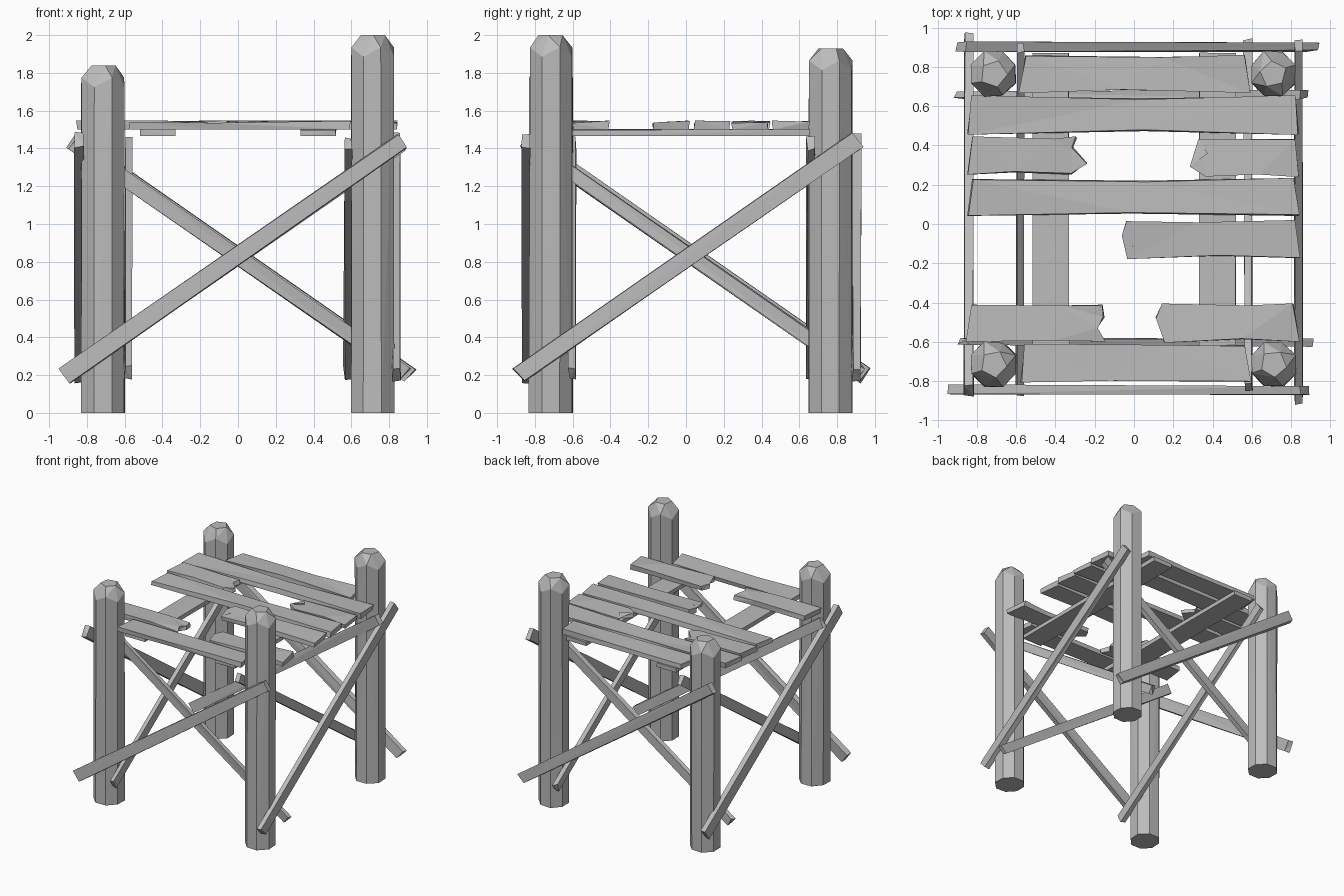
import bpy, bmesh, math, random
from mathutils import Matrix, Vector

random.seed(4)
if "Cube" in bpy.data.objects:
    bpy.data.objects.remove(bpy.data.objects["Cube"], do_unlink=True)

wood = bpy.data.materials.new("weathered_grey_wood")
wood.use_nodes = True
grey = (0.5, 0.5, 0.5, 1)
wood.diffuse_color = grey
wood.node_tree.nodes["Principled BSDF"].inputs["Base Color"].default_value = grey


def jit(a):
    return random.uniform(-a, a)


def finish(name, bm):
    bmesh.ops.recalc_face_normals(bm, faces=bm.faces)
    mesh = bpy.data.meshes.new(name)
    bm.to_mesh(mesh)
    bm.free()
    mesh.materials.append(wood)
    ob = bpy.data.objects.new(name, mesh)
    bpy.context.collection.objects.link(ob)


def post(name, x, y, height):
    """Rough octagonal log with a chipped, faceted crown."""
    bm = bmesh.new()
    rings = [(8, 0.124, 0, 0), (8, 0.122, height - 0.09, 0.025), (5, 0.068, height, 0)]
    for sides, r, z, wobble in rings:
        turn = random.random() if sides == 5 else 0.5
        for i in range(sides):
            a = math.tau * (i + turn) / sides
            rr = r + jit(0.005)
            zz = z + wobble * (-1) ** i
            bm.verts.new((x + rr * math.cos(a), y + rr * math.sin(a), zz))
    bmesh.ops.convex_hull(bm, input=bm.verts)
    finish(name, bm)


def prism(name, outline, z0, z1, rough):
    """Plank extruded from a plan outline, with a slightly uneven top."""
    bm = bmesh.new()
    low = [bm.verts.new((x, y, z0)) for x, y in outline]
    high = [bm.verts.new((x + jit(rough), y + jit(rough), z1 + jit(rough)))
            for x, y in outline]
    bm.faces.new(low[::-1])
    bm.faces.new(high)
    n = len(outline)
    for i in range(n):
        j = (i + 1) % n
        bm.faces.new((low[i], low[j], high[j], high[i]))
    bmesh.ops.triangulate(bm, faces=bm.faces[:])
    finish(name, bm)


def deck_plank(name, y, x0, x1, left=None, right=None):
    """left / right: broken end as (inset, height fraction), listed bottom to top."""
    h = 0.094
    sawn = [(0, -1), (0.025, 1)]
    mid = (x0 + x1) / 2
    pts = [(mid + jit(0.15), y - h + 0.012)]
    pts += [(x1 - d, y + f * h) for d, f in right or sawn]
    pts += [(mid + jit(0.15), y + h - 0.008)]
    pts += [(x0 + d, y + f * h) for d, f in reversed(left or sawn)]
    prism(name, pts, 1.5, 1.54, 0.008)


def brace(name, quarter, dist, shift, angle, half, width, thick):
    """Diagonal board on one side of the frame."""
    bm = bmesh.new()
    bmesh.ops.create_cube(bm, size=1)
    for v in bm.verts:
        v.co = Vector((v.co.x * 2 * half, v.co.y * thick, v.co.z * width))
        v.co += Vector((jit(0.012), jit(0.006), jit(0.006)))
    place = (Matrix.Translation((0, 0.03, 0))
             @ Matrix.Rotation(quarter * math.pi / 2, 4, "Z")
             @ Matrix.Translation((shift, -dist, 0.82))
             @ Matrix.Rotation(-angle, 4, "Y"))
    bm.transform(place)
    bmesh.ops.triangulate(bm, faces=bm.faces[:])
    finish(name, bm)


# Corner posts
post("front_left_post", 0.71, -0.715, 2.0)
post("front_right_post", -0.715, -0.715, 1.84)
post("back_left_post", 0.71, 0.765, 1.93)
post("back_right_post", -0.715, 0.765, 1.77)

# Crossed braces: one board outside and one inside the posts on every side
tilt = math.radians(34.8)
for k, side in enumerate(("front", "left", "back", "right")):
    across = k % 2
    brace(side + "_outer_brace", k, 0.84 if across else 0.873, -0.02,
          tilt, 1.09, 0.09, 0.045)
    brace(side + "_inner_brace", k, 0.58 if across else 0.63, 0.01,
          -tilt, 1.07, 0.08, 0.04)

# Support boards under the deck
for side, x in (("left", 0.425), ("right", -0.425)):
    w = 0.093
    prism(side + "_deck_support",
          [(x - w, -0.78), (x + w, -0.78), (x + w, 0.87), (x - w, 0.87)],
          1.465, 1.5, 0.003)

# Deck planks, some snapped
deck_plank("deck_plank_back", 0.765, -0.58, 0.59)
deck_plank("deck_plank_second", 0.555, -0.85, 0.84)
deck_plank("deck_plank_third_right", 0.345, -0.85, -0.24,
           right=[(0.08, -1), (0, -0.35), (0.07, 0.5), (0.05, 1)])
deck_plank("deck_plank_third_left", 0.34, 0.29, 0.84,
           left=[(0.07, -1), (0, -0.45), (0.08, 0.3), (0.04, 1)])
deck_plank("deck_plank_middle", 0.135, -0.85, 0.84)
deck_plank("deck_plank_fifth", -0.08, -0.06, 0.84,
           left=[(0.03, -1), (0.06, -0.2), (0, 0.3), (0.02, 1)])
deck_plank("deck_plank_sixth_right", -0.505, -0.85, -0.15,
           right=[(0, -1), (0.04, -0.3), (0, 0.3), (0.01, 1)])
deck_plank("deck_plank_sixth_left", -0.505, 0.11, 0.84,
           left=[(0.04, -1), (0.06, -0.2), (0, 0.3), (0.03, 1)])
deck_plank("deck_plank_front", -0.71, -0.58, 0.59)
